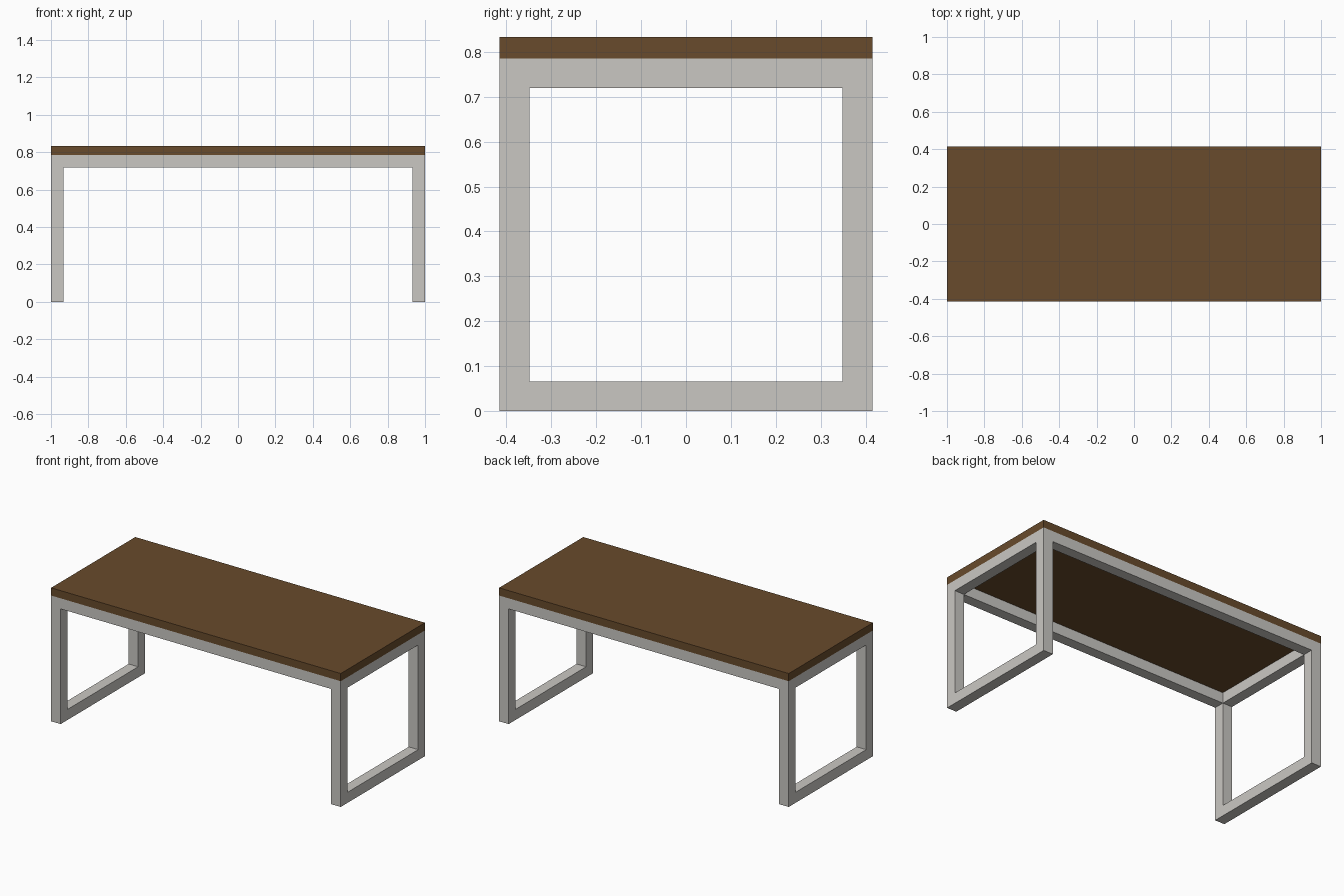
import bpy
import bmesh
from mathutils import Matrix, Vector

cube = bpy.data.objects.get("Cube")
if cube:
    bpy.data.objects.remove(cube, do_unlink=True)

HALF_X, HALF_Y = 1.0, 0.415
FRAME_TOP, TOP = 0.785, 0.833
TUBE = 0.066


def material(name, color):
    mat = bpy.data.materials.new(name)
    mat.use_nodes = True
    mat.diffuse_color = color
    mat.node_tree.nodes["Principled BSDF"].inputs["Base Color"].default_value = color
    return mat


def add_object(name, bm, mat):
    bmesh.ops.recalc_face_normals(bm, faces=bm.faces)
    mesh = bpy.data.meshes.new(name)
    bm.to_mesh(mesh)
    bm.free()
    mesh.materials.append(mat)
    obj = bpy.data.objects.new(name, mesh)
    bpy.context.collection.objects.link(obj)
    return obj


def box(name, low, high, mat):
    low, high = Vector(low), Vector(high)
    bm = bmesh.new()
    bmesh.ops.create_cube(bm, size=1, matrix=Matrix.Translation((low + high) / 2)
                          @ Matrix.Diagonal((*(high - low), 1)))
    return add_object(name, bm, mat)


def leg_frame(name, x, mat):
    """Closed rectangular loop of square tube, mitred at the corners."""
    bm = bmesh.new()

    def loop(px, inset):
        y, low, high = HALF_Y - inset, inset, FRAME_TOP - inset
        return [bm.verts.new((px, cy, cz)) for cy, cz in
                ((-y, low), (y, low), (y, high), (-y, high))]

    rings = [loop(x, 0), loop(x + TUBE, 0), loop(x + TUBE, TUBE), loop(x, TUBE)]
    for a, b in zip(rings, rings[1:] + rings[:1]):
        for i in range(4):
            j = (i + 1) % 4
            bm.faces.new((a[i], a[j], b[j], b[i]))
    return add_object(name, bm, mat)


wood = material("brown wood", (0.138, 0.070, 0.025, 1))
metal = material("light grey metal", (0.59, 0.575, 0.545, 1))

# Table top
box("table_top", (-HALF_X, -HALF_Y, FRAME_TOP), (HALF_X, HALF_Y, TOP), wood)

# Looped legs at each end
leg_frame("left_leg_frame", HALF_X - TUBE, metal)
leg_frame("right_leg_frame", -HALF_X, metal)

# Long rails joining the leg frames under the top
rail_x = HALF_X - TUBE
for name, y in (("front_rail", -HALF_Y), ("back_rail", HALF_Y - TUBE)):
    box(name, (-rail_x, y, FRAME_TOP - TUBE), (rail_x, y + TUBE, FRAME_TOP), metal)
